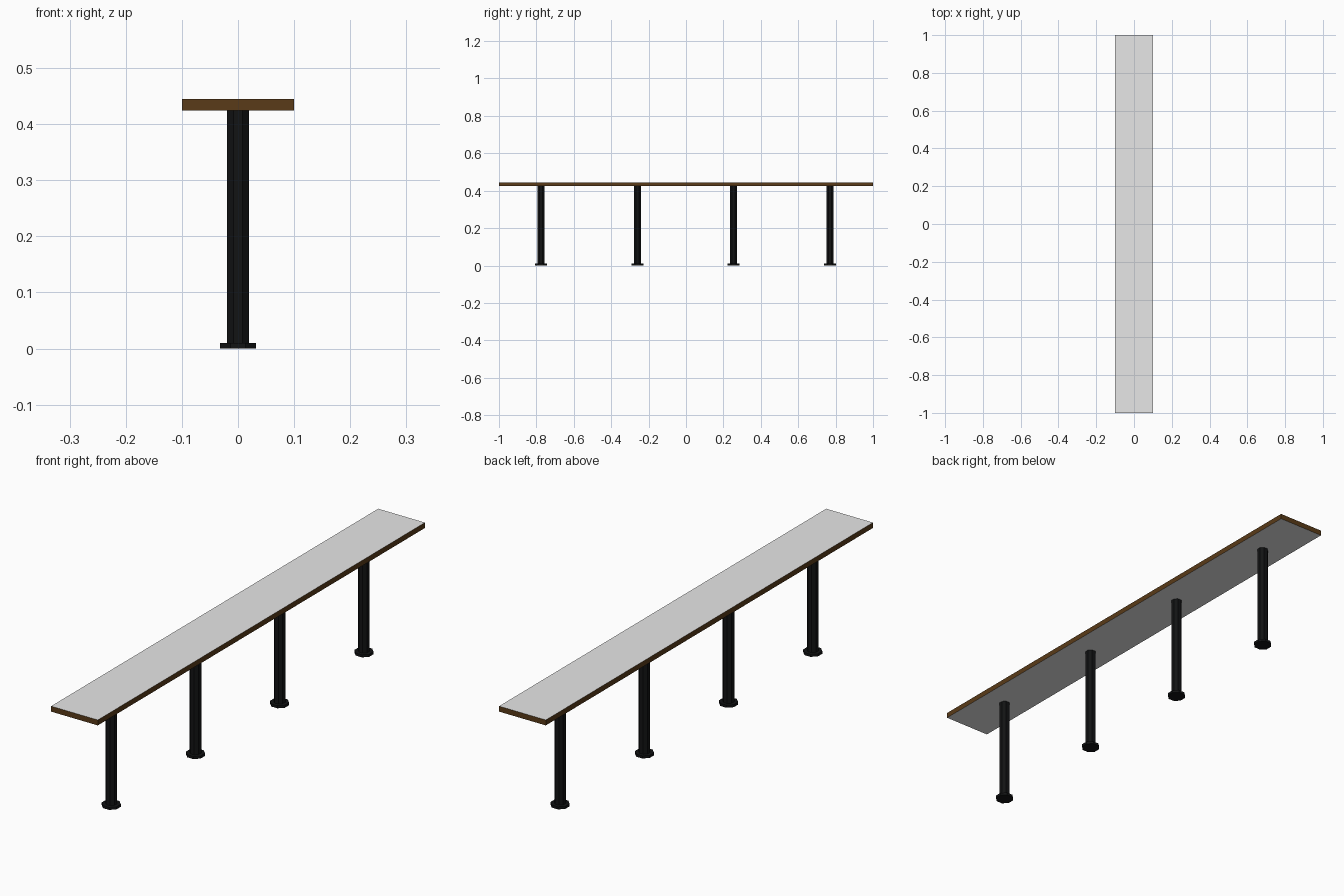
import bpy, bmesh, math
from mathutils import Matrix

if "Cube" in bpy.data.objects:
    bpy.data.objects.remove(bpy.data.objects["Cube"])


def material(name, rgb):
    m = bpy.data.materials.new(name)
    m.diffuse_color = (*rgb, 1)
    m.use_nodes = True
    m.node_tree.nodes["Principled BSDF"].inputs["Base Color"].default_value = m.diffuse_color
    return m


grey = material("light grey", (0.8, 0.8, 0.8))
brown = material("brown edge", (0.1, 0.043, 0.009))
black = material("black metal", (0.006, 0.0065, 0.007))


def add_object(name, bm, mats):
    me = bpy.data.meshes.new(name)
    bm.to_mesh(me)
    bm.free()
    for m in mats:
        me.materials.append(m)
    ob = bpy.data.objects.new(name, me)
    bpy.context.collection.objects.link(ob)
    return ob


def post(name, y, apothem, z0, z1):
    # eight-sided cylinder with flats facing the axes
    bm = bmesh.new()
    r = apothem / math.cos(math.pi / 8)
    mat = Matrix.Translation((0, y, (z0 + z1) / 2)) @ Matrix.Rotation(math.pi / 8, 4, 'Z')
    bmesh.ops.create_cone(bm, cap_ends=True, segments=8, radius1=r, radius2=r,
                          depth=z1 - z0, matrix=mat)
    return add_object(name, bm, [black])


# seat plank: grey top and underside, brown edges
bm = bmesh.new()
bmesh.ops.create_cube(bm, size=1, matrix=Matrix.Translation((0, 0, 0.4345))
                      @ Matrix.Diagonal((0.2, 2.0, 0.021, 1)))
bm.normal_update()
for f in bm.faces:
    f.material_index = 0 if abs(f.normal.z) > 0.5 else 1
add_object("seat", bm, [grey, brown])

# four legs with wider foot plates
for i, y in enumerate((-0.775, -0.26, 0.254, 0.77)):
    post(f"leg_{i + 1}", y, 0.0192, 0.01, 0.424)
    post(f"foot_plate_{i + 1}", y, 0.0317, 0.0, 0.01)
